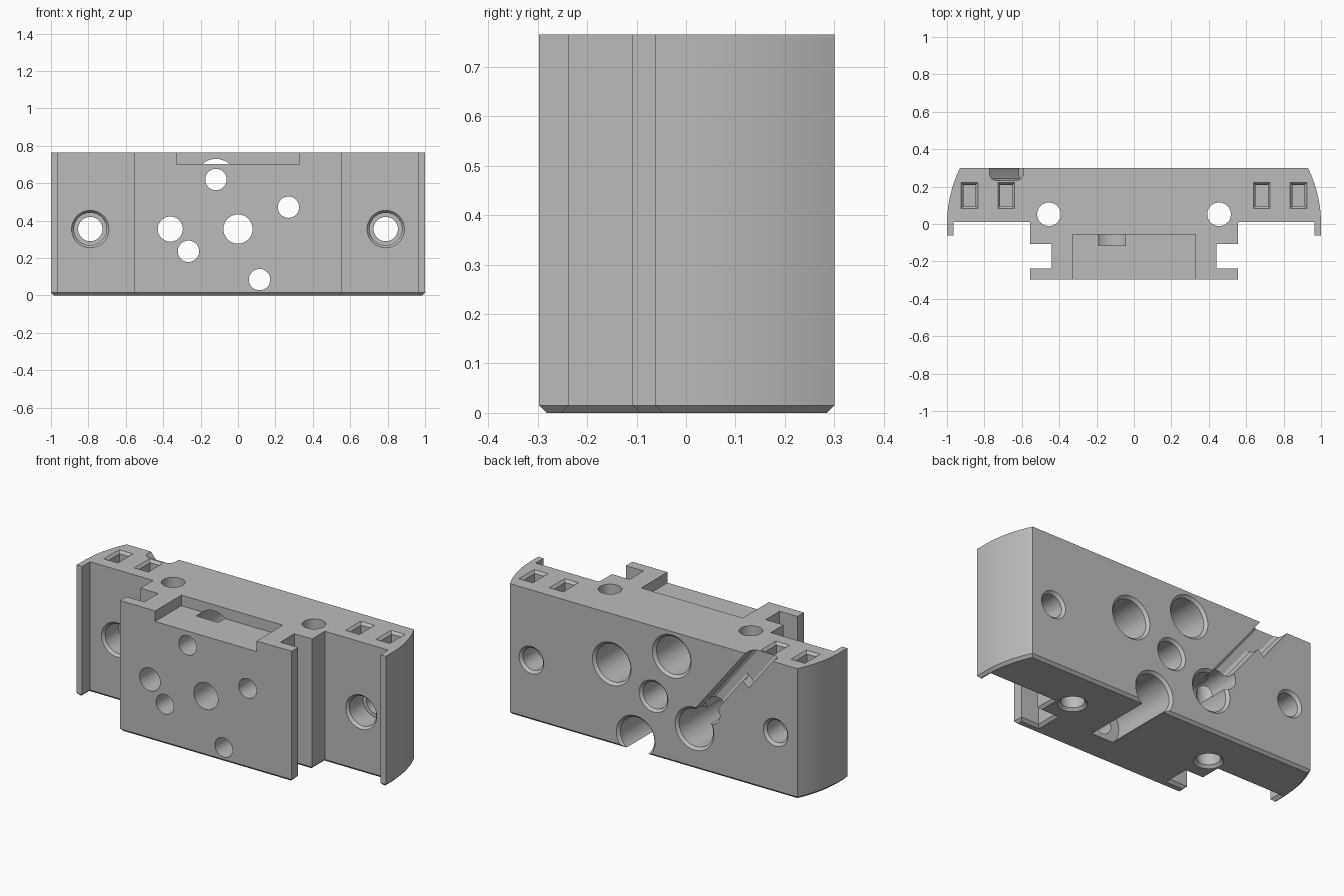
import bpy, bmesh, math
from mathutils import Vector

cube = bpy.data.objects.get("Cube")
if cube:
    bpy.data.objects.remove(cube)

HEIGHT, BACK = 0.765, 0.30

metal = bpy.data.materials.new("plain_grey")
metal.use_nodes = True
grey = (0.5, 0.5, 0.5, 1)
metal.diffuse_color = grey
metal.node_tree.nodes["Principled BSDF"].inputs["Base Color"].default_value = grey


def loft(name, rings, chamfer=0):
    """Closed solid through rings of points; chamfer bevels the first ring's edges."""
    bm = bmesh.new()
    loops = [[bm.verts.new(p) for p in ring] for ring in rings]
    n = len(loops[0])
    first = bm.faces.new(loops[0])
    bm.faces.new(loops[-1])
    for a, b in zip(loops, loops[1:]):
        for i in range(n):
            j = (i + 1) % n
            bm.faces.new((a[i], a[j], b[j], b[i]))
    bmesh.ops.recalc_face_normals(bm, faces=bm.faces)
    if chamfer:
        bmesh.ops.bevel(bm, geom=list(first.edges), offset=chamfer, segments=1,
                        affect='EDGES', profile=0.5)
    mesh = bpy.data.meshes.new(name)
    bm.to_mesh(mesh)
    bm.free()
    mesh.materials.append(metal)
    obj = bpy.data.objects.new(name, mesh)
    bpy.context.collection.objects.link(obj)
    return obj


def cut(cutter):
    """Subtract a cutter from the body, then discard it."""
    bpy.context.view_layer.objects.active = body
    mod = body.modifiers.new(cutter.name, 'BOOLEAN')
    mod.operation, mod.solver, mod.object = 'DIFFERENCE', 'EXACT', cutter
    bpy.ops.object.modifier_apply(modifier=mod.name)
    bpy.data.objects.remove(cutter)


def drill(name, a, b, profile, upright=False, sides=48):
    """Round cutter along y (or z) with (distance, radius) steps."""
    rings = []
    for d, r in profile:
        ring = []
        for k in range(sides):
            t = math.tau * k / sides
            u, v = a + r * math.cos(t), b + r * math.sin(t)
            ring.append((u, v, d) if upright else (u, d, v))
        rings.append(ring)
    cut(loft(name, rings))


def rect(x, y, w, d, z):
    return [(x + i * w / 2, y + j * d / 2, z)
            for i, j in ((-1, -1), (1, -1), (1, 1), (-1, 1))]


# Body: half outline with a curved end, mirrored and extruded upward
half = [(0.555, -0.297), (0.555, -0.237), (0.44, -0.237), (0.44, -0.108),
        (0.555, -0.108), (0.555, 0.01), (0.965, 0.01), (0.965, -0.062), (1, -0.062)]
R = 0.678
sweep = math.asin(BACK / R)
half += [(1 - R + R * math.cos(sweep * k / 14), R * math.sin(sweep * k / 14))
         for k in range(15)]
outline = half + [(-x, y) for x, y in reversed(half)]
body = loft("manifold_body", [[(x, y, z) for x, y in outline] for z in (0, HEIGHT)],
            chamfer=0.015)

# Recess in the top of the front block
cut(loft("front_recess", [rect(0, -0.255, 0.656, 0.4, z) for z in (0.703, 0.9)]))

# Ports with wide counterbores opening at the back
for x, z in ((-0.118, 0.62), (0.27, 0.472), (-0.265, 0.236), (0.115, 0.085)):
    drill("port", x, z, [(-0.5, 0.057), (-0.115, 0.057), (-0.115, 0.11),
                         (BACK - 0.015, 0.11), (BACK, 0.125), (0.4, 0.125)])

# Plain through holes
drill("centre_hole", 0, 0.355, [(-0.5, 0.078), (BACK - 0.015, 0.078),
                                (BACK, 0.093), (0.4, 0.093)])
drill("channel_hole", -0.362, 0.355, [(-0.5, 0.067), (0.4, 0.067)])

for s in (-1, 1):
    # Mounting holes, counterbored from the front
    drill("mounting_hole", s * 0.79, 0.355,
          [(-0.2, 0.1), (0.01, 0.1), (0.025, 0.087), (0.15, 0.087), (0.15, 0.065),
           (BACK - 0.015, 0.065), (BACK, 0.08), (0.4, 0.08)])
    # Vertical holes
    drill("vertical_hole", s * 0.455, 0.052,
          [(-0.1, 0.078), (0, 0.078), (0.015, 0.063), (0.9, 0.063)], upright=True)
    # Rectangular pockets with a chamfered mouth
    for x in (0.683, 0.88):
        cut(loft("top_pocket", [rect(s * x, 0.152, w, d, z) for w, d, z in (
            (0.065, 0.115, HEIGHT - 0.1), (0.065, 0.115, HEIGHT - 0.015),
            (0.09, 0.14, HEIGHT), (0.09, 0.14, 0.85))]))

# Slanted channel across the back, wider in its upper part
start = Vector((-0.265, 0, 0.236))
along = Vector((-0.62, 0, 0.785))
across = Vector((-0.785, 0, -0.62))
for name, lo, hi, t0, t1 in (("channel_lower", -0.07, 0.02, 0.02, 0.6),
                             ("channel_upper", -0.07, 0.07, 0.478, 0.9)):
    section = [(lo, 0.4), (lo, 0.26), (lo + 0.008, 0.242), (lo + 0.025, 0.232),
               (hi - 0.025, 0.232), (hi - 0.008, 0.242), (hi, 0.26), (hi, 0.4)]
    cut(loft(name, [[start + along * t + across * a + Vector((0, y, 0))
                     for a, y in section] for t in (t0, t1)]))

# Smooth the round walls while keeping edges sharp
bpy.ops.object.select_all(action='DESELECT')
body.select_set(True)
bpy.context.view_layer.objects.active = body
bpy.ops.object.shade_smooth_by_angle(angle=math.radians(25))
